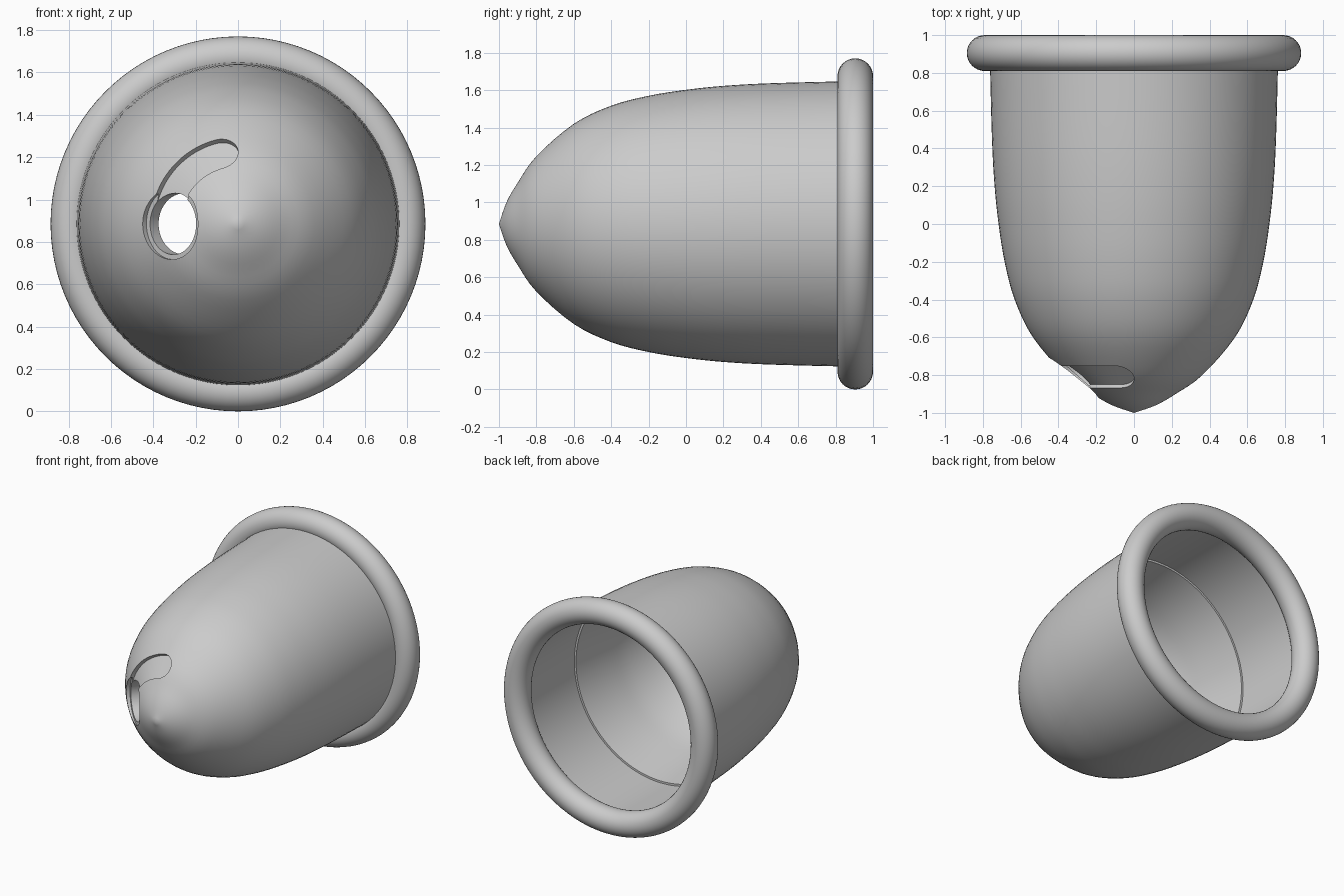
import bpy, bmesh, math
from mathutils import Vector, Matrix

AXIS_Z = 0.885      # height of the axis of revolution, which runs along y
SEGMENTS = 96

if "Cube" in bpy.data.objects:
    bpy.data.objects.remove(bpy.data.objects["Cube"])

grey = bpy.data.materials.new("plain grey")
grey.use_nodes = True
grey.diffuse_color = (0.6, 0.6, 0.6, 1)
grey.node_tree.nodes["Principled BSDF"].inputs["Base Color"].default_value = (0.6, 0.6, 0.6, 1)


def polar(radius, y, angle):
    return Vector((radius * math.cos(angle), y, AXIS_Z + radius * math.sin(angle)))


def finish(name, bm):
    bmesh.ops.recalc_face_normals(bm, faces=bm.faces)
    mesh = bpy.data.meshes.new(name)
    bm.to_mesh(mesh)
    bm.free()
    mesh.materials.append(grey)
    obj = bpy.data.objects.new(name, mesh)
    bpy.context.collection.objects.link(obj)
    return obj


def smooth_curve(points, steps=4):
    """Catmull-Rom curve through (radius, y) points."""
    p = [Vector(q) for q in points]
    p = [2 * p[0] - p[1]] + p + [2 * p[-1] - p[-2]]
    out = []
    for a, b, c, d in zip(p, p[1:], p[2:], p[3:]):
        for i in range(steps):
            t = i / steps
            out.append(0.5 * (2 * b + (c - a) * t + (2 * a - 5 * b + 4 * c - d) * t * t
                              + (3 * b - a - 3 * c + d) * t ** 3))
    return out + [p[-2]]


def lathe(name, profile, closed):
    bm = bmesh.new()
    rings = [[bm.verts.new(polar(r, y, math.tau * k / SEGMENTS)) for k in range(SEGMENTS)]
             for r, y in profile]
    pairs = list(zip(rings, rings[1:])) + ([(rings[-1], rings[0])] if closed else [])
    for a, b in pairs:
        for k in range(SEGMENTS):
            j = (k + 1) % SEGMENTS
            bm.faces.new((a[k], a[j], b[j], b[k]))
    bmesh.ops.remove_doubles(bm, verts=bm.verts, dist=1e-5)
    return finish(name, bm)


def shade(obj):
    bpy.ops.object.select_all(action='DESELECT')
    obj.select_set(True)
    bpy.context.view_layer.objects.active = obj
    bpy.ops.object.shade_smooth_by_angle(angle=math.radians(30))


# Hollow pointed body: outer skin, then the straight bore and inner dome
outer = smooth_curve([(0, -1), (0.115, -0.96), (0.22, -0.9), (0.362, -0.8), (0.535, -0.6),
                      (0.632, -0.4), (0.685, -0.2), (0.717, 0), (0.738, 0.2),
                      (0.752, 0.45), (0.764, 0.905)])
dome = smooth_curve([(0.72, 0.3), (0.67, 0), (0.63, -0.2), (0.555, -0.4), (0.455, -0.55),
                     (0.335, -0.7), (0.17, -0.82), (0, -0.88)])
bore = [Vector((0.735, 0.905)), Vector((0.735, 0.3))]
body = lathe("body", outer + bore + dome, closed=False)

# Rounded rim around the open end
rim = lathe("rim", [(0.79 + 0.095 * math.cos(math.tau * k / 32),
                     0.905 + 0.095 * math.sin(math.tau * k / 32)) for k in range(32)], closed=True)

# Cutters set square to the sloping nose
SLOPE = math.atan2(0.66, 0.75)
HEIGHT = 0.1


def frame(angle):
    """Outward normal and meridian tangent of the nose at an angle around the axis."""
    around = Vector((math.cos(angle), 0, math.sin(angle)))
    forward = Vector((0, -1, 0))
    normal = around * math.sin(SLOPE) + forward * math.cos(SLOPE)
    tangent = around * math.cos(SLOPE) - forward * math.sin(SLOPE)
    return normal, tangent


def drill(name, radius, depth, r, y, angle):
    normal, _ = frame(angle)
    centre = polar(r, y, angle) + normal * (HEIGHT - depth) / 2
    matrix = Matrix.Translation(centre) @ normal.to_track_quat('Z', 'Y').to_matrix().to_4x4()
    bm = bmesh.new()
    bmesh.ops.create_cone(bm, cap_ends=True, segments=48, radius1=radius, radius2=radius,
                          depth=HEIGHT + depth, matrix=matrix)
    return finish(name, bm)


def curved_slot(name, half_width, depth, r, y, start, end, steps=24):
    bm = bmesh.new()
    sections = []
    for i in range(steps + 1):
        angle = start + (end - start) * i / steps
        normal, tangent = frame(angle)
        p = polar(r, y, angle)
        sections.append([bm.verts.new(p + tangent * s * half_width + normal * h)
                         for s, h in ((-1, -depth), (1, -depth), (1, HEIGHT), (-1, HEIGHT))])
    for a, b in zip(sections, sections[1:]):
        for k in range(4):
            j = (k + 1) % 4
            bm.faces.new((a[k], a[j], b[j], b[k]))
    bm.faces.new(sections[0])
    bm.faces.new(sections[-1])
    return finish(name, bm)


slot_start = math.radians(105)
cutters = [
    curved_slot("slot_cutter", 0.09, 0.03, 0.345, -0.813, slot_start, math.pi),
    drill("slot_end_cutter", 0.09, 0.0305, 0.345, -0.813, slot_start),
    drill("recess_cutter", 0.168, 0.036, 0.33, -0.825, math.pi),
    drill("hole_cutter", 0.145, 0.25, 0.33, -0.825, math.pi),
]
bpy.context.view_layer.objects.active = body
for cutter in cutters:
    cutter.hide_render = True
    cut = body.modifiers.new(cutter.name, 'BOOLEAN')
    cut.operation = 'DIFFERENCE'
    cut.solver = 'EXACT'
    cut.object = cutter
    bpy.ops.object.modifier_apply(modifier=cut.name)
for cutter in cutters:
    bpy.data.objects.remove(cutter)

shade(body)
shade(rim)
